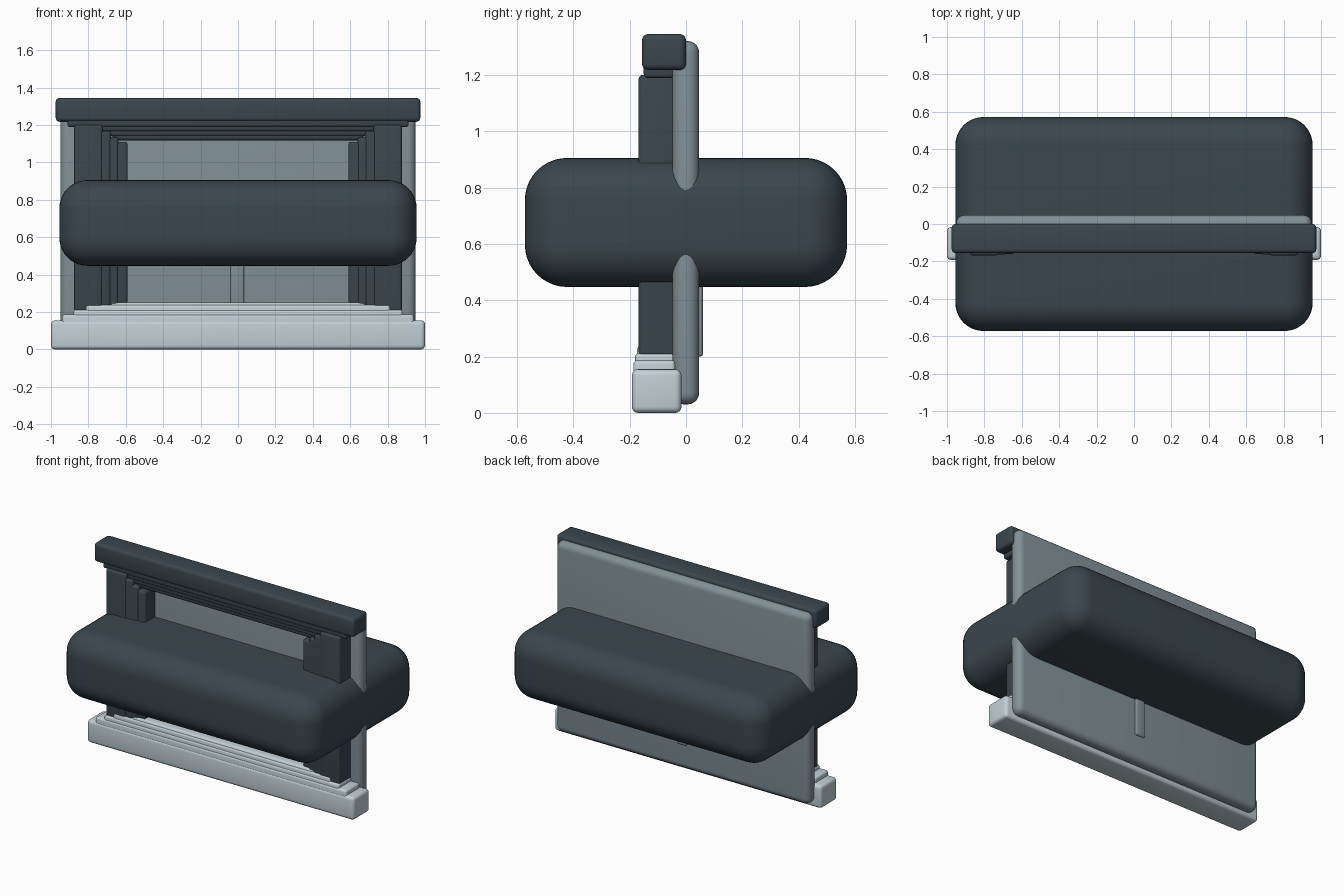
import bpy

if "Cube" in bpy.data.objects:
    bpy.data.objects.remove(bpy.data.objects["Cube"])


def material(name, rgb):
    m = bpy.data.materials.new(name)
    m.diffuse_color = (*rgb, 1)
    m.use_nodes = True
    m.node_tree.nodes["Principled BSDF"].inputs["Base Color"].default_value = m.diffuse_color
    return m


DARK = material("dark_slate", (0.042, 0.062, 0.076))
MID = material("mid_grey", (0.22, 0.28, 0.31))
PALE = material("pale_grey", (0.54, 0.63, 0.67))


def block(name, x, y, z, radius, mat, segments=4):
    """Rounded box spanning the given (min, max) ranges."""
    bpy.ops.mesh.primitive_cube_add(
        size=1, location=[(a + b) / 2 for a, b in (x, y, z)])
    ob = bpy.context.object
    ob.name = name
    ob.scale = [b - a for a, b in (x, y, z)]
    bpy.ops.object.transform_apply(location=False, rotation=False, scale=True)
    bevel = ob.modifiers.new("rounding", 'BEVEL')
    bevel.width = radius
    bevel.segments = segments
    bpy.ops.object.modifier_apply(modifier=bevel.name)
    bpy.ops.object.shade_smooth_by_angle()
    ob.data.materials.append(mat)
    return ob


# Large rounded body and the upright panel through it
block("main_body", (-0.955, 0.955), (-0.572, 0.572), (0.447, 0.905), 0.15, DARK, 10)
block("back_panel", (-0.95, 0.95), (-0.048, 0.047), (0.03, 1.32), 0.042, MID, 5)

# Small centre post
block("centre_post", (-0.04, 0.032), (-0.06, 0.06), (0.2, 0.6), 0.01, MID, 3)

# Base plinth with stepped courses
block("base_plinth", (-1, 1), (-0.192, -0.016), (0, 0.155), 0.022, PALE)
for i, (half, top, front, back) in enumerate([
        (0.94, 0.187, -0.187, -0.037), (0.88, 0.212, -0.181, -0.037),
        (0.815, 0.238, -0.174, -0.037), (0.68, 0.25, -0.166, -0.037)]):
    block(f"base_step_{i + 1}", (-half, half), (front, back),
          (0.1, top), 0.015, PALE)

# Lintel with stepped courses underneath
block("lintel", (-0.975, 0.975), (-0.156, 0), (1.217, 1.345), 0.022, DARK)
for i, (half, low, front) in enumerate([
        (0.912, 1.188, -0.15), (0.82, 1.165, -0.145),
        (0.74, 1.14, -0.14), (0.67, 1.118, -0.135)]):
    block(f"lintel_step_{i + 1}", (-half, half), (front, -0.04),
          (low, 1.26), 0.015, DARK)

# Stepped columns on both sides
for side, label in ((-1, "left"), (1, "right")):
    for i, (inner, top, front) in enumerate([
            (0.725, 1.2, -0.168), (0.68, 1.168, -0.164),
            (0.64, 1.136, -0.16), (0.59, 1.11, -0.154)]):
        x = sorted((side * inner, side * 0.876 if i == 0 else side * 0.8))
        block(f"{label}_column_{i + 1}", x, (front, -0.03),
              (0.2 + 0.015 * i, top), 0.015, DARK)
